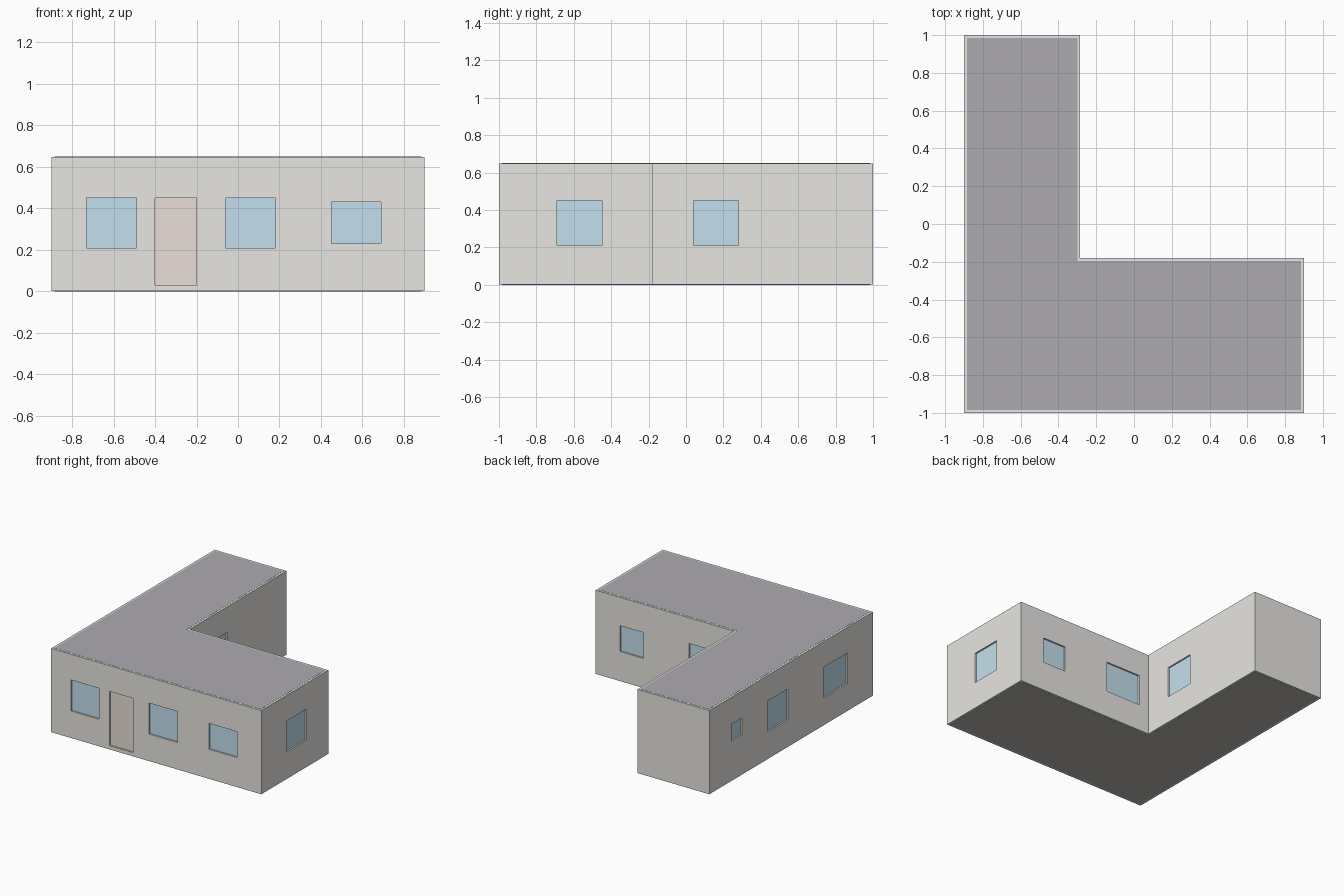
import bpy, bmesh

if "Cube" in bpy.data.objects:
    bpy.data.objects.remove(bpy.data.objects["Cube"])

T, H, FLOOR, ROOF = 0.03, 0.65, 0.03, 0.03   # wall thickness, height, slab thicknesses


def mat(name, rgb):
    m = bpy.data.materials.new(name)
    m.diffuse_color = (*rgb, 1)
    m.use_nodes = True
    m.node_tree.nodes["Principled BSDF"].inputs["Base Color"].default_value = m.diffuse_color
    return m


WALL = mat("plaster", (0.80, 0.79, 0.76))
GLASS = mat("glass", (0.55, 0.74, 0.85))
DOOR = mat("door_wood", (0.82, 0.74, 0.69))
ROOFM = mat("roof_grey", (0.42, 0.41, 0.44))
FLOORM = mat("floor_brown", (0.50, 0.47, 0.44))


def finish(name, bm, material=None):
    bmesh.ops.recalc_face_normals(bm, faces=bm.faces)
    me = bpy.data.meshes.new(name)
    bm.to_mesh(me)
    bm.free()
    ob = bpy.data.objects.new(name, me)
    bpy.context.collection.objects.link(ob)
    if material:
        me.materials.append(material)
    return ob


def add_box(bm, lo, hi):
    vs = bmesh.ops.create_cube(bm, size=1)["verts"]
    for v in vs:
        v.co = [(a + b) / 2 + c * (b - a) for a, b, c in zip(lo, hi, v.co)]


def box(name, lo, hi, material):
    bm = bmesh.new()
    add_box(bm, lo, hi)
    return finish(name, bm, material)


def l_prism(name, inset, z0, z1, material=None):
    """L-shaped footprint, inset from the outer faces and extruded up."""
    i = inset
    pts = [(-0.9 + i, -1 + i), (0.9 - i, -1 + i), (0.9 - i, -0.18 - i),
           (-0.285 - i, -0.18 - i), (-0.285 - i, 1 - i), (-0.9 + i, 1 - i)]
    bm = bmesh.new()
    f = bm.faces.new([bm.verts.new((x, y, z0)) for x, y in pts])
    top = bmesh.ops.extrude_face_region(bm, geom=[f])["geom"]
    for v in top:
        if isinstance(v, bmesh.types.BMVert):
            v.co.z = z1
    return finish(name, bm, material)


# Openings: wall axis, wall centre, start, end, bottom, top, name
C = T / 2
OPENINGS = [
    ("y", -1 + C, -0.73, -0.49, 0.21, 0.45, "window"),
    ("y", -1 + C, -0.40, -0.20, FLOOR, 0.45, "front_door"),
    ("y", -1 + C, -0.06, 0.18, 0.21, 0.45, "window"),
    ("y", -1 + C, 0.45, 0.69, 0.23, 0.43, "window"),
    ("x", 0.9 - C, -0.69, -0.45, 0.21, 0.45, "window"),
    ("y", -0.18 - C, 0.49, 0.69, 0.23, 0.43, "window"),
    ("y", -0.18 - C, -0.20, 0.10, 0.21, 0.45, "window"),
    ("x", -0.285 - C, 0.04, 0.28, 0.21, 0.45, "window"),
    ("x", -0.9 + C, -0.69, -0.40, 0.21, 0.45, "window"),
    ("x", -0.9 + C, 0.04, 0.28, 0.21, 0.45, "window"),
    ("x", -0.9 + C, 0.60, 0.73, 0.31, 0.44, "window"),
]


def span(axis, c, a, b, z0, z1, depth):
    d = depth / 2
    if axis == "y":
        return (a, c - d, z0), (b, c + d, z1)
    return (c - d, a, z0), (c + d, b, z1)


# Outer walls: L block, hollowed out, then openings cut through
walls = l_prism("outer_walls", 0, 0.001, H - 0.001, WALL)
hollow = l_prism("hollow_cutter", T, -0.1, H + 0.1)
bm = bmesh.new()
for o in OPENINGS:
    add_box(bm, *span(*o[:6], T * 2))
holes = finish("opening_cutter", bm)
bpy.context.view_layer.objects.active = walls
for cutter in (hollow, holes):
    cutter.hide_render = True
    m = walls.modifiers.new("cut", "BOOLEAN")
    m.operation, m.solver, m.object = "DIFFERENCE", "EXACT", cutter
    bpy.ops.object.modifier_apply(modifier=m.name)
    bpy.data.objects.remove(cutter)

# Panes and door leaf, set in the middle of the wall
for o in OPENINGS:
    is_door = o[6] == "front_door"
    box(o[6] if is_door else "window_pane", *span(*o[:6], 0.006), DOOR if is_door else GLASS)

# Inner partition walls between floor and roof
z0, z1 = FLOOR, H - ROOF
box("partition_wing", (-0.9 + T, -0.18 - T, z0), (-0.285 - T, -0.18, z1), WALL)
box("partition_rear", (-0.9 + T, 0.505, z0), (-0.285 - T, 0.535, z1), WALL)
box("partition_side", (0.285, -1 + T, z0), (0.315, -0.18 - T, z1), WALL)

# Floor and roof slabs reach the middle of the walls
l_prism("floor_slab", C, 0, FLOOR, FLOORM)
l_prism("roof_slab", C, H - ROOF, H, ROOFM)
